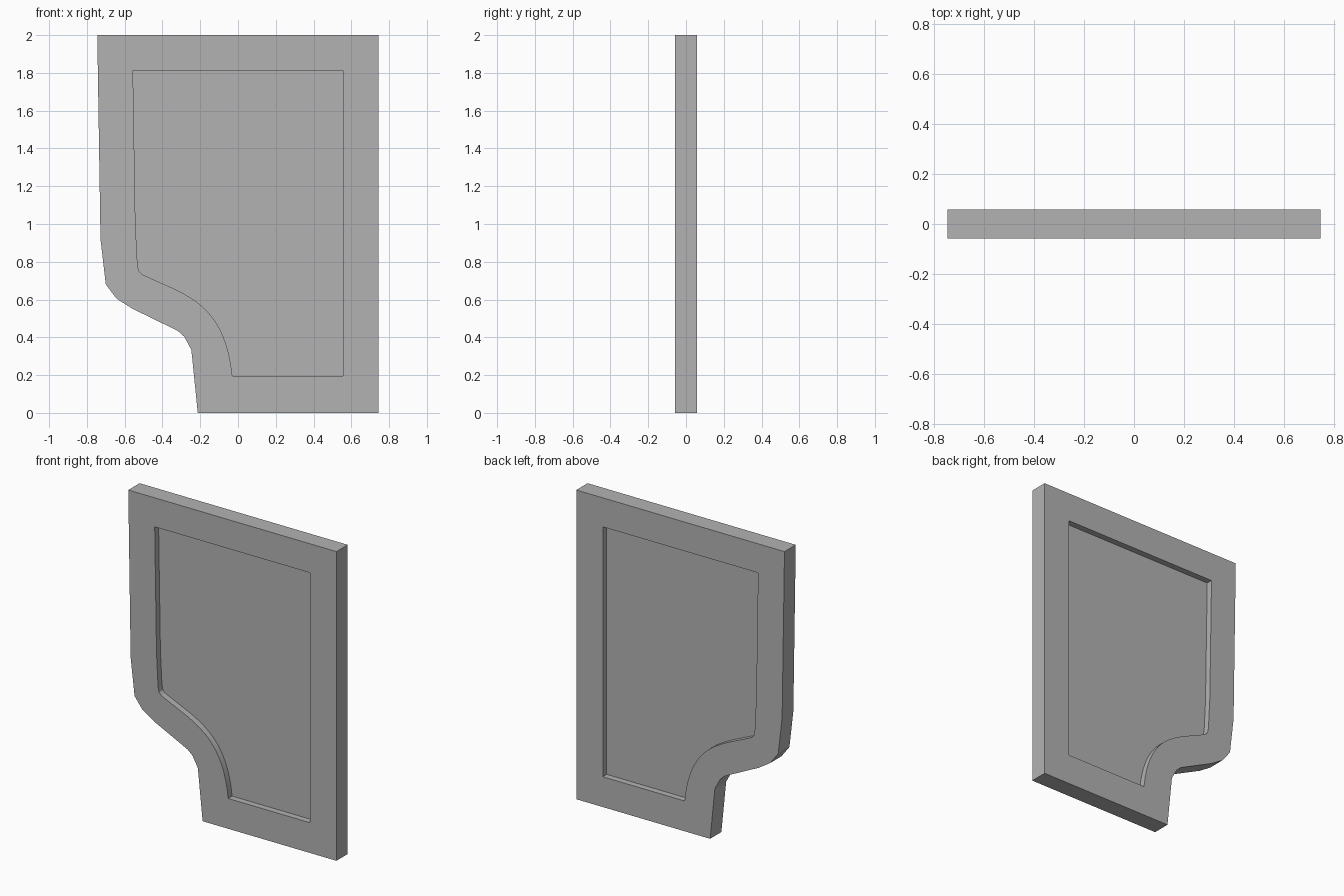
import bpy, bmesh, math
from mathutils import Vector
from mathutils.geometry import interpolate_bezier

old = bpy.data.objects.get("Cube")
if old:
    bpy.data.objects.remove(old, do_unlink=True)

FRAME_HALF = 0.0575   # half thickness of the border
PANEL_HALF = 0.0175   # half thickness of the recessed panel

grey = bpy.data.materials.new("plain grey")
grey.use_nodes = True
colour = (0.45, 0.45, 0.45, 1)
grey.diffuse_color = colour
grey.node_tree.nodes["Principled BSDF"].inputs["Base Color"].default_value = colour


def slab(name, outlines, half):
    """Upright slab from closed x-z outlines; an inner outline becomes a hole."""
    curve = bpy.data.curves.new(name, "CURVE")
    curve.dimensions = "2D"
    curve.fill_mode = "BOTH"
    curve.extrude = half
    for pts in outlines:
        spline = curve.splines.new("POLY")
        spline.points.add(len(pts) - 1)
        for point, (x, z) in zip(spline.points, pts):
            point.co = (x, z, 0, 1)
        spline.use_cyclic_u = True
    obj = bpy.data.objects.new(name, curve)
    obj.rotation_euler.x = math.pi / 2
    bpy.context.collection.objects.link(obj)
    bpy.ops.object.select_all(action="DESELECT")
    obj.select_set(True)
    bpy.context.view_layer.objects.active = obj
    bpy.ops.object.convert(target="MESH")
    obj = bpy.context.object
    obj.name = name
    # Weld caps to sides and point all faces outwards
    bm = bmesh.new()
    bm.from_mesh(obj.data)
    bmesh.ops.remove_doubles(bm, verts=bm.verts, dist=0.0001)
    bmesh.ops.recalc_face_normals(bm, faces=bm.faces)
    bm.to_mesh(obj.data)
    bm.free()
    obj.data.materials.clear()
    obj.data.materials.append(grey)
    bpy.ops.object.shade_smooth_by_angle(angle=math.radians(10))
    return obj


# Outer outline: straight right side, faceted step on the left
outer = [(0.745, 0), (0.745, 2), (-0.745, 2), (-0.728, 0.92), (-0.70, 0.68),
         (-0.643, 0.605), (-0.56, 0.552), (-0.32, 0.435), (-0.284, 0.403),
         (-0.247, 0.334), (-0.213, 0)]

# Opening outline: smooth sweep following the step
sweep = interpolate_bezier(Vector((-0.51, 0.735)), Vector((-0.30, 0.63)),
                           Vector((-0.07, 0.60)), Vector((-0.03, 0.196)), 20)
opening = [(0.555, 0.196), (0.555, 1.812), (-0.556, 1.812), (-0.543, 1.0),
           (-0.532, 0.785), (-0.525, 0.75)] + [(p[0], p[1]) for p in sweep]

slab("border_frame", [outer, opening], FRAME_HALF)
slab("recessed_panel", [opening], PANEL_HALF)
